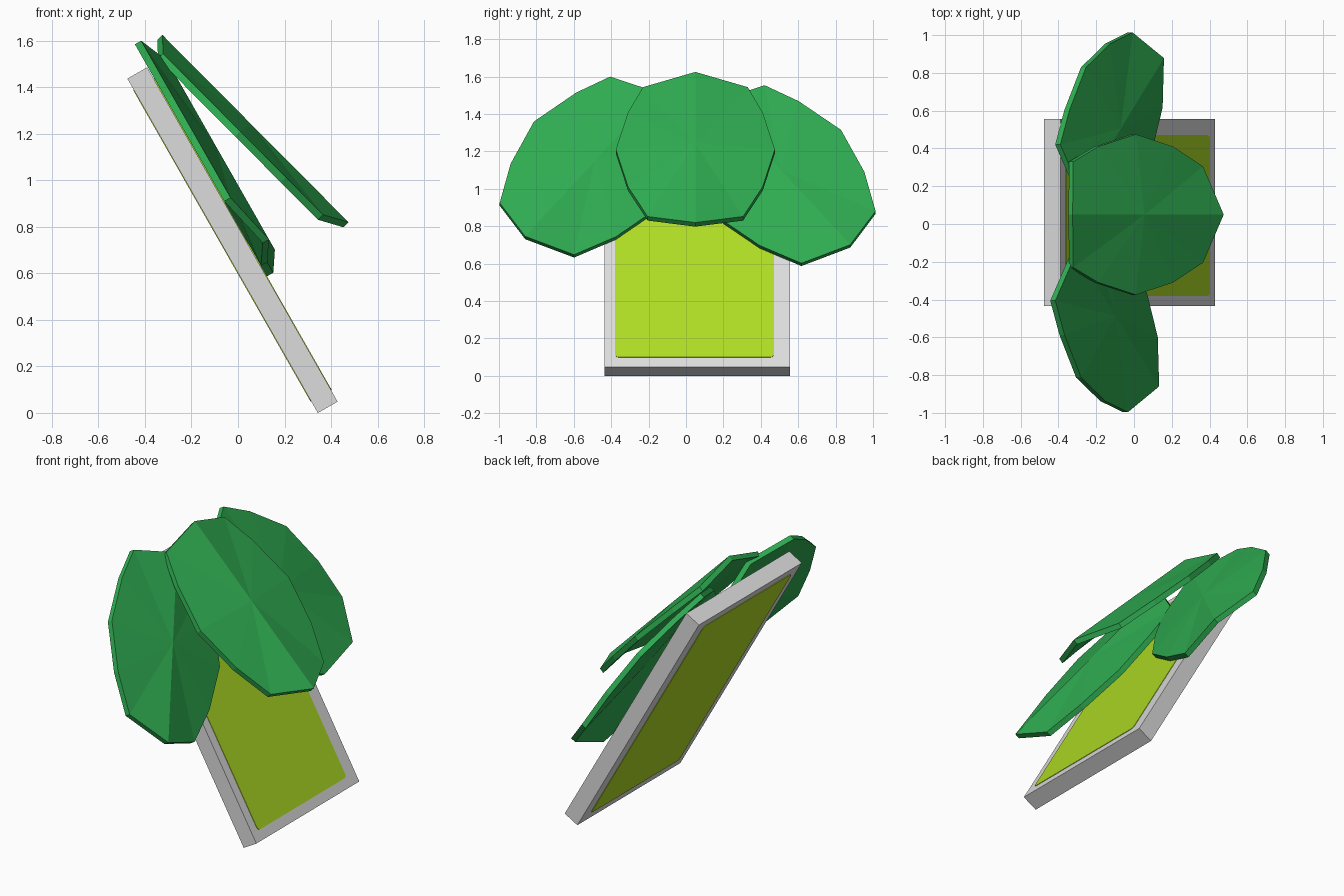
import bpy, bmesh
from mathutils import Vector, Matrix

if "Cube" in bpy.data.objects:
    bpy.data.objects.remove(bpy.data.objects["Cube"])


def material(name, rgb):
    m = bpy.data.materials.new(name)
    m.diffuse_color = (*rgb, 1)
    m.use_nodes = True
    m.node_tree.nodes["Principled BSDF"].inputs["Base Color"].default_value = m.diffuse_color
    return m


GREEN = material("leaf green", (0.028, 0.41, 0.082))
GREY = material("light grey", (0.72, 0.72, 0.72))
LIME = material("lime", (0.43, 0.72, 0.018))

# Leaning board frame: A runs down the board, Y across it, N out of its face
A = Vector((0.495, 0, -0.869)).normalized()
N = Vector((0.869, 0, 0.495)).normalized()
Y = Vector((0, 1, 0))


def board_point(y, a, n):
    return A * a + Y * y + N * n


def finish(bm, name, mat):
    bmesh.ops.recalc_face_normals(bm, faces=bm.faces)
    me = bpy.data.meshes.new(name)
    bm.to_mesh(me)
    bm.free()
    me.materials.append(mat)
    ob = bpy.data.objects.new(name, me)
    bpy.context.collection.objects.link(ob)
    return ob


def plate(name, mat, y, a, n, corner=0):
    """Box in board coordinates from (min, max) ranges, corners optionally rounded."""
    bm = bmesh.new()
    bmesh.ops.create_cube(bm, size=1)
    for v in bm.verts:
        v.co = Vector([lo + (c + 0.5) * (hi - lo) for c, (lo, hi) in zip(v.co, (y, a, n))])
    if corner:
        edges = [e for e in bm.edges
                 if abs(e.verts[0].co.z - e.verts[1].co.z) > 1e-4]
        bmesh.ops.bevel(bm, geom=edges, offset=corner, segments=3, profile=0.5, affect='EDGES')
    for v in bm.verts:
        v.co = board_point(*v.co)
    finish(bm, name, mat)


# Board and the painted panels on both of its faces
plate("board", GREY, (-0.435, 0.555), (-1.484, 0.17), (0.298, 0.396))
for name, n in (("front_panel", (0.396, 0.399)), ("back_panel", (0.295, 0.298))):
    plate(name, LIME, (-0.38, 0.47), (-1.427, 0.112), n, 0.02)

# Leaf half outline: (distance along ridge, half width), ridge tips at 0 and LENGTH
HALF = [(0.06, 0.28), (0.25, 0.36), (0.53, 0.425), (0.81, 0.36), (1.035, 0.255)]
LENGTH, DROP, THICK = 1.135, 0.055, 0.031


def leaf(name, tip, along, normal):
    """Twelve-sided folded leaf, fanned from the middle of its straight ridge."""
    along, normal = along.normalized(), normal.normalized()
    across = normal.cross(along)
    ring = [(0, 0, 0)] + [(s, w, -DROP) for s, w in HALF] + [(LENGTH, 0, 0)]
    ring += [(s, -w, -DROP) for s, w in reversed(HALF)]
    bm = bmesh.new()
    layers = []
    for off in (0, -THICK):
        layers.append([bm.verts.new(tip + along * s + across * w + normal * (h + off))
                       for s, w, h in ring + [(0.54, 0, 0)]])
    top, bottom = layers
    for i in range(12):
        j = (i + 1) % 12
        bm.faces.new((top[i], top[j], top[12]))
        bm.faces.new((bottom[j], bottom[i], bottom[12]))
        bm.faces.new((top[j], top[i], bottom[i], bottom[j]))
    finish(bm, name, GREEN)


# Two leaves lying on the board and one raised in the middle
leaf("left_leaf", board_point(-0.15, -1.468, 0.485), Y * -0.625 + A * 0.78, N)
leaf("right_leaf", board_point(0.165, -1.414, 0.485), Y * 0.63 + A * 0.78, N)
leaf("middle_leaf", Vector((-0.325, 0.05, 1.625)), Vector((0.795, 0, -0.8)), Vector((0.8, 0, 0.795)))
